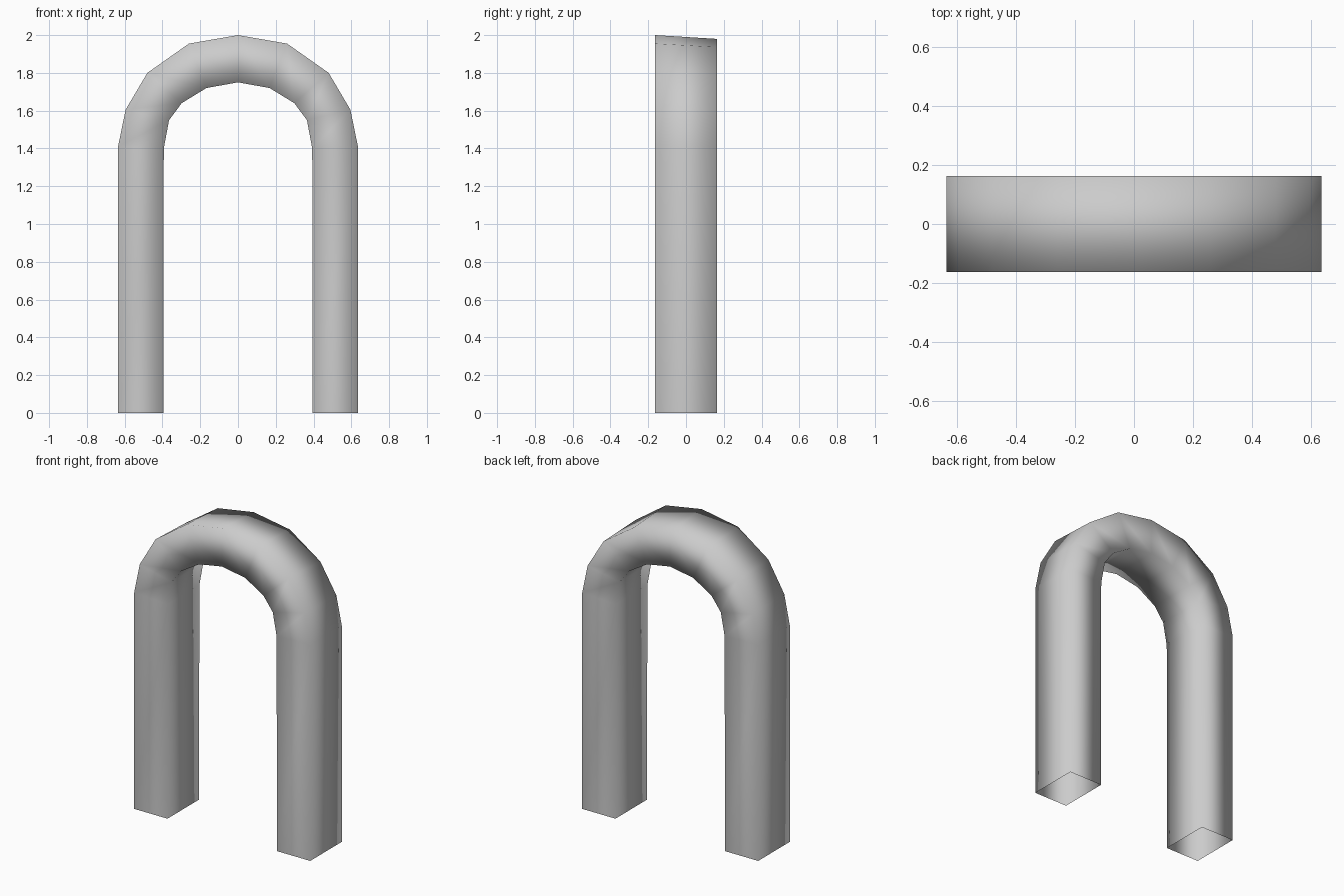
import bpy
import bmesh

cube = bpy.data.objects.get("Cube")
if cube:
    bpy.data.objects.remove(cube, do_unlink=True)

# Plain grey finish
grey = bpy.data.materials.new("plain_grey")
grey.use_nodes = True
colour = (0.6, 0.6, 0.6, 1)
grey.diffuse_color = colour
grey.node_tree.nodes["Principled BSDF"].inputs["Base Color"].default_value = colour

# Half arch, from foot to crown: outer and inner (x, z) outlines
outer = [(0.635, 0), (0.635, 1.41), (0.595, 1.605), (0.48, 1.80), (0.26, 1.955), (0, 2.0)]
inner = [(0.395, 0), (0.393, 1.40), (0.365, 1.55), (0.298, 1.64), (0.167, 1.72), (0, 1.75)]
FRONT, BACK = -0.163, 0.163
BACK_DROP = 0.02  # the crown slopes down slightly to the back


def full(half):
    """Mirror a half outline into a whole arch."""
    return [(-x, z) for x, z in half] + half[-2::-1]


def drop(z):
    return BACK_DROP * max(0, (z - 1.4) / 0.6)


# Square tube swept along the arch, open at both feet
bm = bmesh.new()
rings = []
for (ox, oz), (ix, iz) in zip(full(outer), full(inner)):
    corners = [(ox, FRONT, oz), (ix, FRONT, iz),
               (ix, BACK, iz), (ox, BACK, oz - drop(oz))]
    rings.append([bm.verts.new(c) for c in corners])
for a, b in zip(rings, rings[1:]):
    for i in range(4):
        j = (i + 1) % 4
        bm.faces.new((a[i], a[j], b[j], b[i]))
bmesh.ops.recalc_face_normals(bm, faces=bm.faces)
for face in bm.faces:
    face.smooth = True

mesh = bpy.data.meshes.new("arch_tube")
bm.to_mesh(mesh)
bm.free()
mesh.materials.append(grey)
arch = bpy.data.objects.new("arch_tube", mesh)
bpy.context.collection.objects.link(arch)
